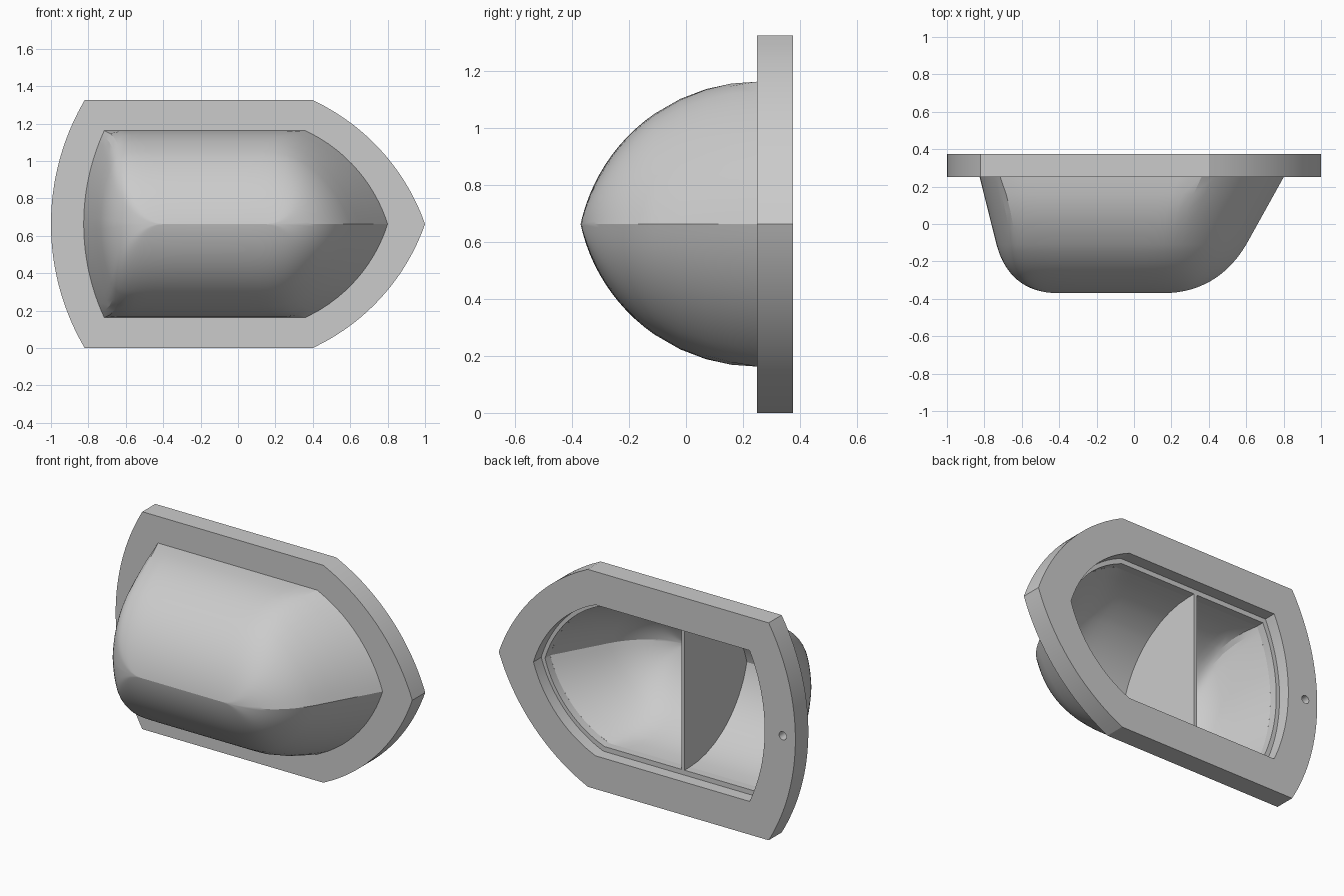
import bpy, bmesh, math
from mathutils import Vector

if "Cube" in bpy.data.objects:
    bpy.data.objects.remove(bpy.data.objects["Cube"])

MID = 0.6625                          # height of the symmetry line
BACK, LEDGE, FRONT = 0.375, 0.30, 0.25  # depth planes of the flange
HALF, DEEP, WALL = 0.5, 0.62, 0.07    # dome half height, depth and wall

grey = bpy.data.materials.new("light_grey")
grey.use_nodes = True
grey.diffuse_color = (0.6, 0.6, 0.6, 1)
grey.node_tree.nodes["Principled BSDF"].inputs["Base Color"].default_value = grey.diffuse_color


def finish(name, bm, flip=False):
    bmesh.ops.remove_doubles(bm, verts=bm.verts, dist=1e-5)
    bmesh.ops.recalc_face_normals(bm, faces=bm.faces)
    if flip:
        bmesh.ops.reverse_faces(bm, faces=bm.faces)
    mesh = bpy.data.meshes.new(name)
    bm.to_mesh(mesh)
    bm.free()
    mesh.materials.append(grey)
    obj = bpy.data.objects.new(name, mesh)
    bpy.context.collection.objects.link(obj)
    return obj


def smooth(obj):
    bpy.ops.object.select_all(action="DESELECT")
    obj.select_set(True)
    bpy.context.view_layer.objects.active = obj
    bpy.ops.object.shade_smooth_by_angle(angle=math.radians(20))


def bridge(bm, a, b):
    for i in range(len(a)):
        j = (i + 1) % len(a)
        bm.faces.new((a[i], a[j], b[j], b[i]))


class Outline:
    """Pointed plan shape: straight top and bottom, bowed left end, arched nose."""

    def __init__(self, half, left, left_corner, right_corner, tip, sag):
        self.half, self.left, self.tip = half, left, tip
        bow = left_corner - left
        self.bow_r = (half ** 2 + bow ** 2) / (2 * bow)
        a, b = Vector((right_corner, half)), Vector((tip, 0))
        chord = b - a
        self.r = (chord.length_squared / 4 + sag ** 2) / (2 * sag)
        out = Vector((-chord.y, chord.x)).normalized()
        self.c = (a + b) / 2 - out * (self.r - sag)

    def x_left(self, h):
        return self.left + self.bow_r - math.sqrt(self.bow_r ** 2 - h ** 2)

    def x_right(self, h):
        return self.c.x + math.sqrt(self.r ** 2 - (abs(h) - self.c.y) ** 2)

    def ring(self, y, n=40):
        hs = [self.half * (2 * i / n - 1) for i in range(n + 1)]
        return ([(self.x_right(h), y, MID + h) for h in hs]
                + [(self.x_left(h), y, MID + h) for h in reversed(hs)])


def dome_outline(w):
    # Dome plan shape, shrunk for wall thickness w
    return Outline(HALF - w, -0.825 + 0.8 * w, -0.715 + 0.6 * w,
                   0.36 - 0.3 * w, 0.8 - 0.85 * w, 0.07)


def half_height(d, w):
    # Height of the pointed-arch section at depth d
    half, deep = HALF - w, DEEP - w
    r = (deep ** 2 + half ** 2) / (2 * half)
    return max(0, math.sqrt(r ** 2 - d ** 2) - r + half)


def end_walls(w, n=14):
    # (depth, left inset, right inset): straight slope, then a rounded shoulder
    start, control, stop = (Vector(v) for v in (
        (0.36, 0.09, 0.2), (DEEP, 0.16, 0.355), (DEEP, 0.425, 0.65)))
    pts = [start * i / 4 for i in range(4)]
    for i in range(n + 1):
        t = i / n
        pts.append(start * (1 - t) ** 2 + control * 2 * t * (1 - t) + stop * t * t)
    return [p * (DEEP - w) / DEEP for p in pts]


def dome(name, w, flip, n=14, top=18):
    shape = dome_outline(w)
    hs = [shape.half * i / n for i in range(n + 1)]
    bm = bmesh.new()
    rings = []
    for step, (d, in_left, in_right) in enumerate(end_walls(w)):
        # upper half of the plan shape, shrunk with depth
        k = half_height(d, w) / shape.half
        nose = [Vector((shape.tip - in_right + k * (shape.x_right(h) - shape.tip), k * h))
                for h in hs]
        tail = [Vector((shape.left + in_left + k * (shape.x_left(h) - shape.left), k * h))
                for h in reversed(hs)]
        pts = nose + [nose[-1].lerp(tail[0], i / top) for i in range(1, top)] + tail
        # the corners soften toward the crest
        for _ in range(step):
            pts = ([pts[0]] + [(a + 2 * b + c) / 4 for a, b, c in zip(pts, pts[1:], pts[2:])]
                   + [pts[-1]])
        loop = pts + [Vector((p.x, -p.y)) for p in pts[-2:0:-1]]
        rings.append([bm.verts.new((p.x, FRONT - d, MID + p.y)) for p in loop])
    for a, b in zip(rings, rings[1:]):
        bridge(bm, a, b)
    smooth(finish(name, bm, flip))


dome("dome_outside", 0, False)
dome("dome_inside", WALL, True)

# Flange with a stepped opening
outer = Outline(MID, -1.0, -0.82, 0.4, 1.0, 0.09)
opening, inner = dome_outline(0.04), dome_outline(WALL)
bm = bmesh.new()
loops = [[bm.verts.new(p) for p in shape.ring(y)] for shape, y in (
    (outer, FRONT), (outer, BACK), (opening, BACK),
    (opening, LEDGE), (inner, LEDGE), (inner, FRONT))]
for a, b in zip(loops, loops[1:] + loops[:1]):
    bridge(bm, a, b)
flange = finish("flange", bm)

# Small blind hole in the back of the flange
bpy.ops.mesh.primitive_cylinder_add(vertices=24, radius=0.025, depth=0.16,
                                    location=(-0.915, BACK, MID),
                                    rotation=(math.pi / 2, 0, 0))
cutter = bpy.context.object
cutter.name = "hole_cutter"
cutter.hide_render = True
cutter.data.materials.append(grey)
cut = flange.modifiers.new("hole", "BOOLEAN")
cut.operation, cut.solver, cut.object = "DIFFERENCE", "EXACT", cutter
bpy.context.view_layer.objects.active = flange
bpy.ops.object.modifier_apply(modifier=cut.name)
bpy.data.objects.remove(cutter)
smooth(flange)

# Thin divider across the inside of the dome
bm = bmesh.new()
edge = WALL - 0.005
arch = [(FRONT - p[0], half_height(p[0], edge)) for p in end_walls(edge)]
arch = [(LEDGE, arch[0][1])] + arch
profile = arch + [(y, -h) for y, h in arch[-2::-1]]
face = bm.faces.new([bm.verts.new((-0.2, y, MID + h)) for y, h in profile])
side = bmesh.ops.extrude_face_region(bm, geom=[face])
bmesh.ops.translate(bm, vec=(0.02, 0, 0),
                    verts=[v for v in side["geom"] if isinstance(v, bmesh.types.BMVert)])
smooth(finish("divider", bm))
